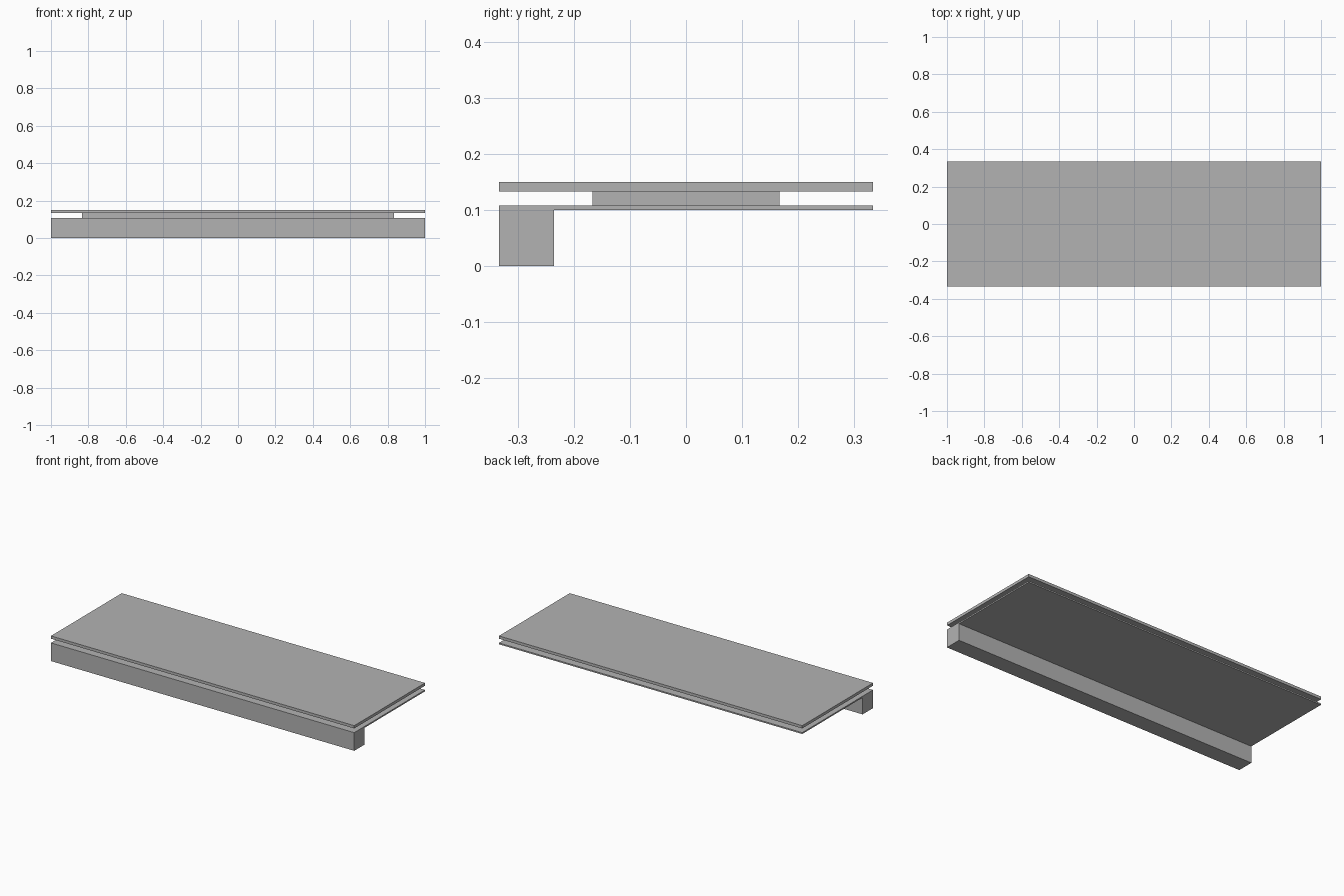
import bpy, bmesh

if "Cube" in bpy.data.objects:
    bpy.data.objects.remove(bpy.data.objects["Cube"])

grey = bpy.data.materials.new("plain_grey")
grey.diffuse_color = (0.45, 0.45, 0.45, 1)
grey.use_nodes = True
grey.node_tree.nodes["Principled BSDF"].inputs["Base Color"].default_value = grey.diffuse_color


def extrude_profile(name, points, half_length):
    """Extrude a closed (y, z) profile along x, centred on x = 0."""
    bm = bmesh.new()
    face = bm.faces.new([bm.verts.new((-half_length, y, z)) for y, z in points])
    new = bmesh.ops.extrude_face_region(bm, geom=[face])["geom"]
    verts = [g for g in new if isinstance(g, bmesh.types.BMVert)]
    bmesh.ops.translate(bm, verts=verts, vec=(2 * half_length, 0, 0))
    bmesh.ops.recalc_face_normals(bm, faces=bm.faces)
    mesh = bpy.data.meshes.new(name)
    bm.to_mesh(mesh)
    bm.free()
    mesh.materials.append(grey)
    obj = bpy.data.objects.new(name, mesh)
    bpy.context.collection.objects.link(obj)
    return obj


def slab(name, half_length, half_depth, z0, z1):
    d = half_depth
    return extrude_profile(name, [(-d, z0), (d, z0), (d, z1), (-d, z1)], half_length)


D = 1 / 3           # half depth of the model
# lower shelf with the deep front beam, one L-shaped section
extrude_profile("base_with_front_beam",
                [(-D, 0), (-0.235, 0), (-0.235, 0.1), (D, 0.1), (D, 0.1083), (-D, 0.1083)], 1)
# recessed spacer between the two plates
slab("spacer", 0.8333, 0.1667, 0.1083, 0.1333)
# top plate
slab("top_plate", 1, D, 0.1333, 0.15)
